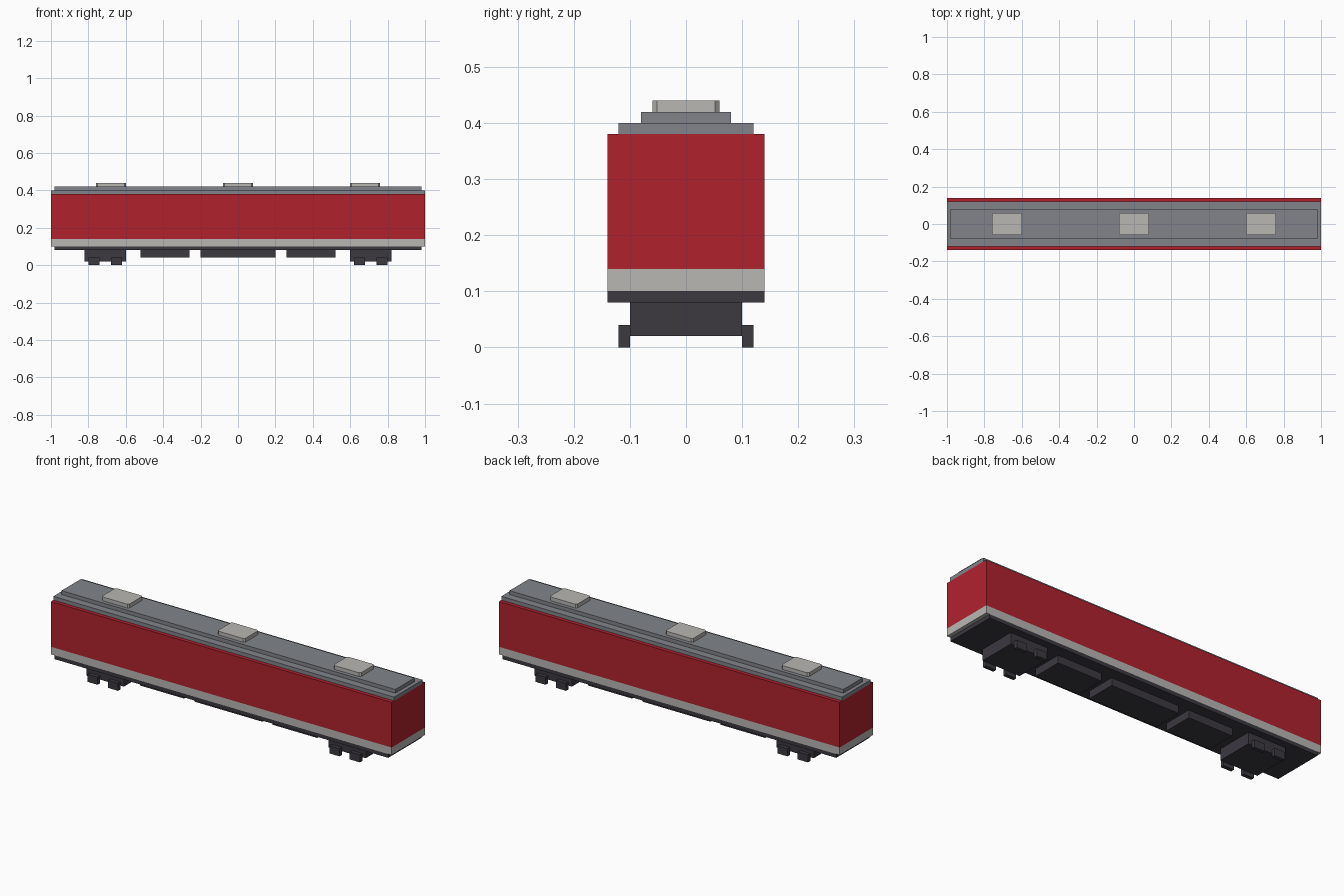
import bpy
import bmesh

cube = bpy.data.objects.get("Cube")
if cube:
    bpy.data.objects.remove(cube, do_unlink=True)


def material(name, rgb):
    m = bpy.data.materials.new(name)
    m.use_nodes = True
    m.diffuse_color = (*rgb, 1)
    m.node_tree.nodes["Principled BSDF"].inputs["Base Color"].default_value = (*rgb, 1)
    return m


RED = material("red paint", (0.434, 0.016, 0.027))
LIGHT = material("light grey", (0.485, 0.474, 0.451))
ROOF = material("roof grey", (0.220, 0.231, 0.258))
DARK = material("dark underframe", (0.045, 0.041, 0.051))


def box(name, x, y, z, mat, corner=0.0):
    """Box from (min, max) ranges; corner rounds the upright edges."""
    bm = bmesh.new()
    bmesh.ops.create_cube(bm, size=1)
    centre = [(a + b) / 2 for a, b in (x, y, z)]
    for v in bm.verts:
        v.co = [c + s * (b - a) for c, s, (a, b) in zip(centre, v.co, (x, y, z))]
    if corner:
        upright = [e for e in bm.edges
                   if abs(e.verts[0].co.z - e.verts[1].co.z) > 1e-4]
        bmesh.ops.bevel(bm, geom=upright, offset=corner, segments=1, affect='EDGES')
    me = bpy.data.meshes.new(name)
    bm.to_mesh(me)
    bm.free()
    me.materials.append(mat)
    ob = bpy.data.objects.new(name, me)
    bpy.context.collection.objects.link(ob)
    return ob


def sym(h):
    return (-h, h)


# Carriage body, skirt band and underframe
box("body", sym(1.0), sym(0.14), (0.14, 0.38), RED)
box("skirt_band", sym(1.0), sym(0.14), (0.10, 0.14), LIGHT)
box("underframe", sym(0.98), sym(0.14), (0.08, 0.10), DARK)

# Stepped roof
box("lower_roof", sym(1.0), sym(0.12), (0.38, 0.40), ROOF)
box("upper_roof", sym(0.98), sym(0.08), (0.40, 0.42), ROOF)

# Roof vents
for i, cx in enumerate((-0.68, 0.0, 0.68), 1):
    box(f"roof_vent_{i}", (cx - 0.08, cx + 0.08), sym(0.06), (0.42, 0.44), LIGHT, 0.008)

# Equipment boxes under the floor
for i, (cx, h) in enumerate(((-0.39, 0.13), (0.0, 0.20), (0.39, 0.13)), 1):
    box(f"equipment_box_{i}", (cx - h, cx + h), sym(0.08), (0.04, 0.08), DARK)

# Bogies with four square wheels each
for end, cx in (("right", -0.71), ("left", 0.71)):
    box(f"{end}_bogie", (cx - 0.11, cx + 0.11), sym(0.10), (0.02, 0.08), DARK)
    for axle, wx in (("a", cx - 0.06), ("b", cx + 0.06)):
        for side, y in (("front", (-0.12, -0.10)), ("back", (0.10, 0.12))):
            box(f"{end}_{side}_wheel_{axle}", (wx - 0.03, wx + 0.03), y, (0.0, 0.04), DARK)
